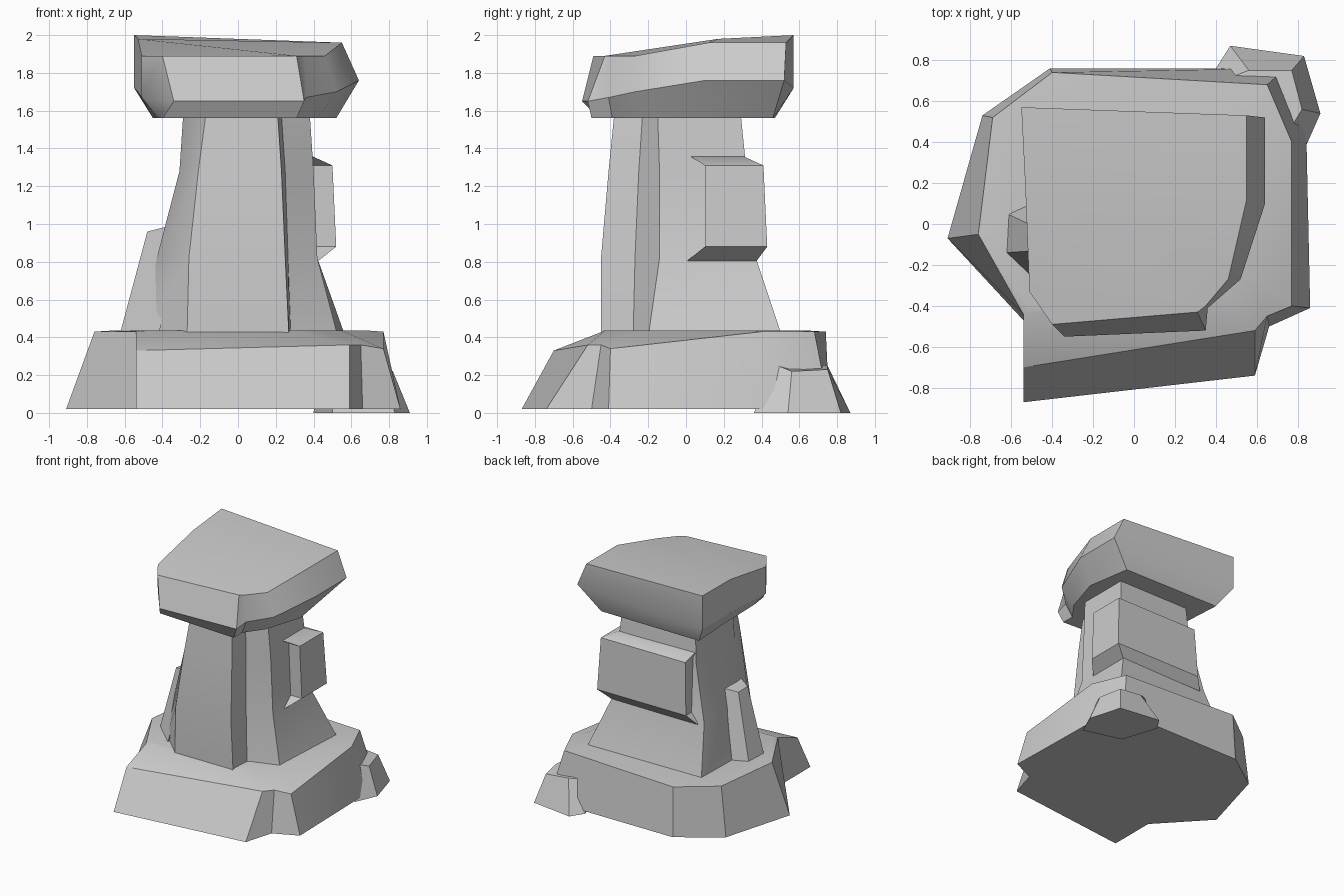
import bpy, bmesh
from math import radians


def loft(name, rings, split=None):
    """Skin stacked rings of equal point count and close both ends."""
    bm = bmesh.new()
    loops = [[bm.verts.new(p) for p in ring] for ring in rings]
    n = len(loops[0])
    for a, b in zip(loops, loops[1:]):
        for i in range(n):
            j = (i + 1) % n
            bm.faces.new((a[i], a[j], b[j], b[i]))
    bm.faces.new(loops[0][::-1])
    top = bm.faces.new(loops[-1])
    if split:
        bmesh.utils.face_split(top, loops[-1][split[0]], loops[-1][split[1]])
    bmesh.ops.recalc_face_normals(bm, faces=bm.faces)
    mesh = bpy.data.meshes.new(name)
    bm.to_mesh(mesh)
    bm.free()
    ob = bpy.data.objects.new(name, mesh)
    bpy.context.collection.objects.link(ob)
    bpy.ops.object.select_all(action='DESELECT')
    ob.select_set(True)
    bpy.context.view_layer.objects.active = ob
    bpy.ops.object.shade_smooth_by_angle(angle=radians(32))
    return ob


def flat(z, *pts):
    return [(x, y, z) for x, y in pts]


def rect(z, x0, x1, y0, y1):
    return flat(z, (x0, y0), (x1, y0), (x1, y1), (x0, y1))


# wide stepped base
loft("base", [
    flat(0.02, (-.54, -.87), (.59, -.74), (.66, -.50), (.86, -.41), (.84, .50),
         (.74, .76), (-.41, .76), (-.74, .53), (-.91, -.07), (-.54, -.47)),
    [(-.54, -.70, .33), (.59, -.52, .36), (.65, -.45, .36), (.77, -.40, .34), (.77, .40, .43),
     (.65, .68, .43), (-.40, .74, .43), (-.69, .52, .43), (-.76, -.05, .43), (-.54, -.44, .43)],
    flat(0.435, (-.48, -.43), (.30, -.43), (.42, -.33), (.55, -.24), (.70, .36),
         (.58, .62), (-.36, .66), (-.62, .47), (-.68, -.05), (-.51, -.41)),
])

# tapering shaft
loft("shaft", [
    flat(0.40, (-.27, -.45), (.27, -.45), (.28, -.28), (.53, -.20), (.57, .51), (-.49, .50), (-.51, -.22)),
    flat(0.82, (-.26, -.45), (.25, -.45), (.265, -.27), (.42, -.14), (.42, .37), (-.42, .36), (-.43, -.21)),
    flat(1.28, (-.21, -.41), (.23, -.41), (.25, -.25), (.40, -.14), (.40, .32), (-.31, .31), (-.31, -.20)),
    flat(1.58, (-.17, -.38), (.21, -.38), (.23, -.23), (.38, -.15), (.38, .29), (-.29, .29), (-.29, -.20)),
])

# projecting block wrapped round the back right corner
loft("corner_block", [
    rect(0.80, -.37, .42, 0, .37),
    rect(0.88, -.30, .52, .10, .43),
    rect(1.31, -.28, .50, .10, .41),
    rect(1.36, -.30, .39, .02, .30),
])

# leaning stone on the left side
loft("left_buttress", [
    flat(0.40, (-.42, -.34), (-.63, -.14), (-.62, .05), (-.42, .14)),
    [(-.32, -.21, 1.0), (-.48, -.13, .96), (-.47, -.02, .95), (-.32, .08, 1.0)],
])

# small rock at the back right of the base
loft("small_rock", [
    flat(0.0, (.40, .76), (.47, .87), (.83, .82), (.91, .54), (.83, .36), (.50, .45)),
    [(.43, .70, .26), (.56, .75, .25), (.77, .75, .23), (.82, .56, .22), (.76, .46, .26), (.50, .48, .29)],
])

# sloping cap stone
loft("cap", [
    flat(1.56, (-.40, -.46), (.31, -.50), (.31, -.39), (.42, -.24), (.52, .08),
         (.46, .46), (-.45, .47), (-.43, .15), (-.42, -.30)),
    [(-.34, -.55, 1.65), (.35, -.52, 1.65), (.36, -.41, 1.67), (.52, -.27, 1.70), (.64, .10, 1.76),
     (.64, .52, 1.76), (-.55, .57, 1.72), (-.53, .17, 1.70), (-.51, -.33, 1.67)],
    [(-.40, -.49, 1.89), (.31, -.43, 1.89), (.35, -.40, 1.89), (.46, -.27, 1.89), (.55, .12, 1.96),
     (.55, .53, 1.96), (-.55, .57, 2.0), (-.53, .17, 1.98), (-.51, -.33, 1.89)],
], split=(4, 7))
